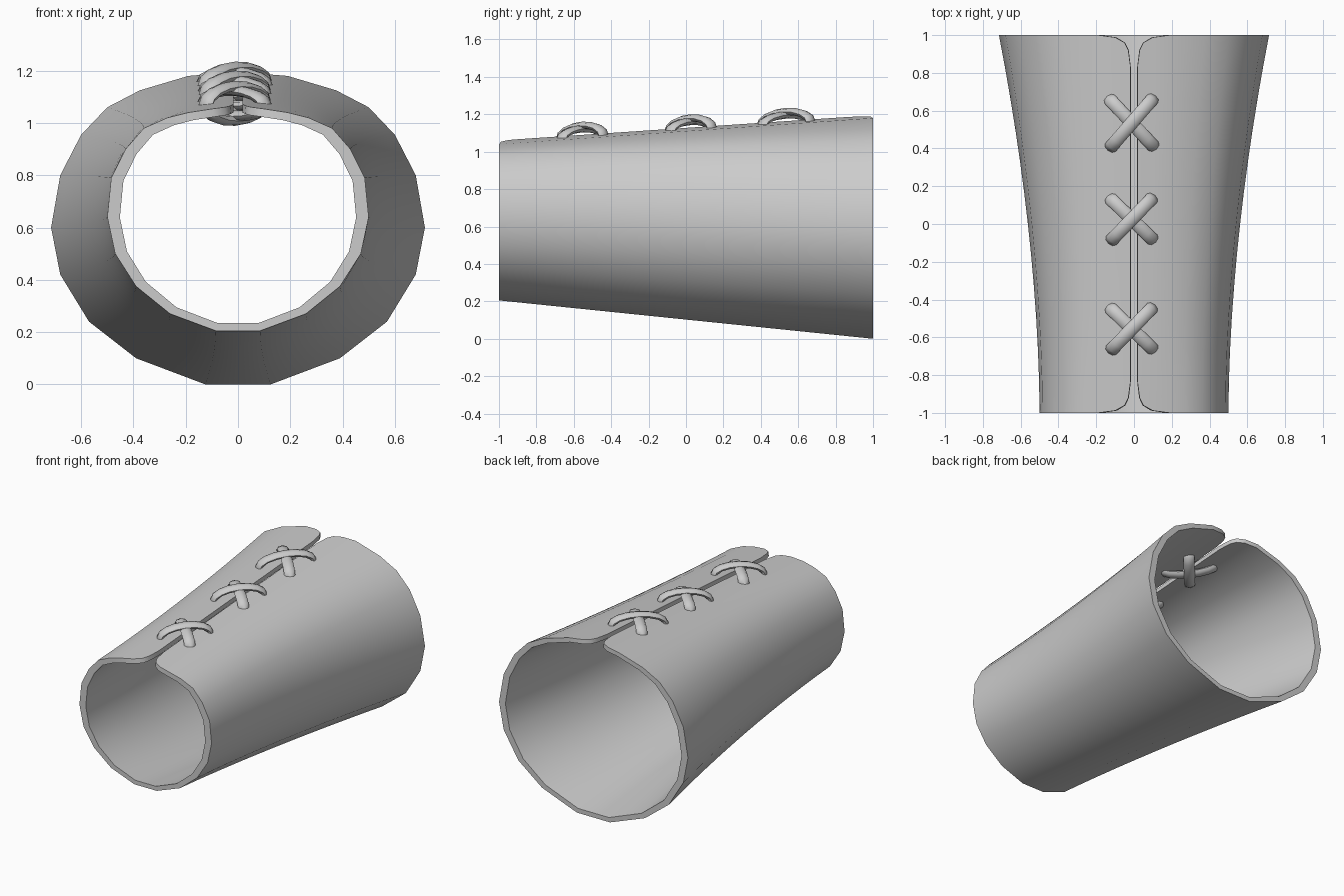
import bpy, bmesh, math
from mathutils import Vector, Matrix

cube = bpy.data.objects.get("Cube")
if cube:
    bpy.data.objects.remove(cube, do_unlink=True)

grey = bpy.data.materials.new("plain grey")
grey.use_nodes = True
colour = (0.6, 0.6, 0.6, 1)
grey.diffuse_color = colour
grey.node_tree.nodes["Principled BSDF"].inputs["Base Color"].default_value = colour


def finish(bm, name, angle):
    bmesh.ops.recalc_face_normals(bm, faces=bm.faces)
    mesh = bpy.data.meshes.new(name)
    bm.to_mesh(mesh)
    bm.free()
    mesh.materials.append(grey)
    ob = bpy.data.objects.new(name, mesh)
    bpy.context.collection.objects.link(ob)
    bpy.ops.object.select_all(action='DESELECT')
    ob.select_set(True)
    bpy.context.view_layer.objects.active = ob
    bpy.ops.object.shade_smooth_by_angle(angle=math.radians(angle))
    return ob


# Half outline from bottom to slit: narrow end x, z, wide end x, z, corner inset
HALF = [
    (0.085, 0.205, 0.125, 0.0, 0), (0.26, 0.27, 0.39, 0.10, 0),
    (0.39, 0.375, 0.57, 0.24, 0), (0.47, 0.50, 0.68, 0.42, 0),
    (0.50, 0.64, 0.715, 0.60, 0), (0.485, 0.79, 0.68, 0.80, 0),
    (0.43, 0.90, 0.60, 0.955, 0), (0.36, 0.98, 0.50, 1.06, 0),
    (0.27, 1.02, 0.375, 1.125, 0), (0.19, 1.04, 0.19, 1.18, 0),
    (0.10, 1.053, 0.10, 1.188, 0.012), (0.05, 1.058, 0.05, 1.192, 0.04),
    (0.03, 1.06, 0.03, 1.194, 0.08), (0.018, 1.06, 0.018, 1.195, 0.17),
]
COLUMNS = [(1,) + c for c in reversed(HALF)] + [(-1,) + c for c in HALF]
ROWS = 13


def shell_point(col, row, inner):
    side, x0, z0, x1, z1, inset = col
    y = (2 * row / (ROWS - 1) - 1) * (1 - inset)
    t = (y + 1) / 2
    x = x0 + (x1 - x0) * t ** 1.8
    z = z0 + (z1 - z0) * t
    if inner:
        width = 0.5 + 0.215 * t ** 1.8
        height = 0.427 + 0.17 * t
        x -= 0.048 * x / width
        z -= 0.03 * (z - 0.62) / height
    return Vector((side * x, y, z))


# Tapered sleeve, open along the top, with wall thickness
bm = bmesh.new()
skins = [[[bm.verts.new(shell_point(c, r, inner)) for r in range(ROWS)]
          for c in COLUMNS] for inner in (False, True)]
for skin in skins:
    for a, b in zip(skin, skin[1:]):
        for r in range(ROWS - 1):
            bm.faces.new((a[r], a[r + 1], b[r + 1], b[r]))
outer, inner = skins
for i in range(len(COLUMNS) - 1):
    for r in (0, ROWS - 1):
        bm.faces.new((outer[i][r], outer[i + 1][r], inner[i + 1][r], inner[i][r]))
for i in (0, len(COLUMNS) - 1):
    for r in range(ROWS - 1):
        bm.faces.new((outer[i][r], outer[i][r + 1], inner[i][r + 1], inner[i][r]))
finish(bm, "sleeve", 50)


# Flattened closed loop of cord that passes through the sleeve
def lace(name, y, length, height, heading):
    steps, sides = 16, 8
    turn = Matrix.Rotation(heading, 3, 'Z')
    bm = bmesh.new()
    rings = []
    for i in range(steps):
        a = math.tau * i / steps
        ca, sa = math.cos(a), math.sin(a)
        normal = Vector((ca * height, 0, sa * length)).normalized()
        ring = []
        for j in range(sides):
            b = math.tau * j / sides
            p = Vector((ca * length, 0, sa * height))
            p += normal * 0.02 * math.cos(b) + Vector((0, 0.035 * math.sin(b), 0))
            p = turn @ p
            # Follow the rising slope of the sleeve top
            p += Vector((-0.012, y, 1.045 + 0.0675 * (y + 1 + p.y)))
            ring.append(bm.verts.new(p))
        rings.append(ring)
    for i in range(steps):
        a, b = rings[i], rings[(i + 1) % steps]
        for j in range(sides):
            k = (j + 1) % sides
            bm.faces.new((a[j], a[k], b[k], b[j]))
    finish(bm, name, 60)


# Three crossed pairs of laces
for label, y, length, angle in (("front", -0.555, 0.16, 46),
                                ("middle", 0.025, 0.16, 46),
                                ("rear", 0.535, 0.175, 49)):
    lace(label + "_lace_upper", y, length, 0.066, math.radians(angle))
    lace(label + "_lace_lower", y, length, 0.048, math.radians(-angle + 2))
